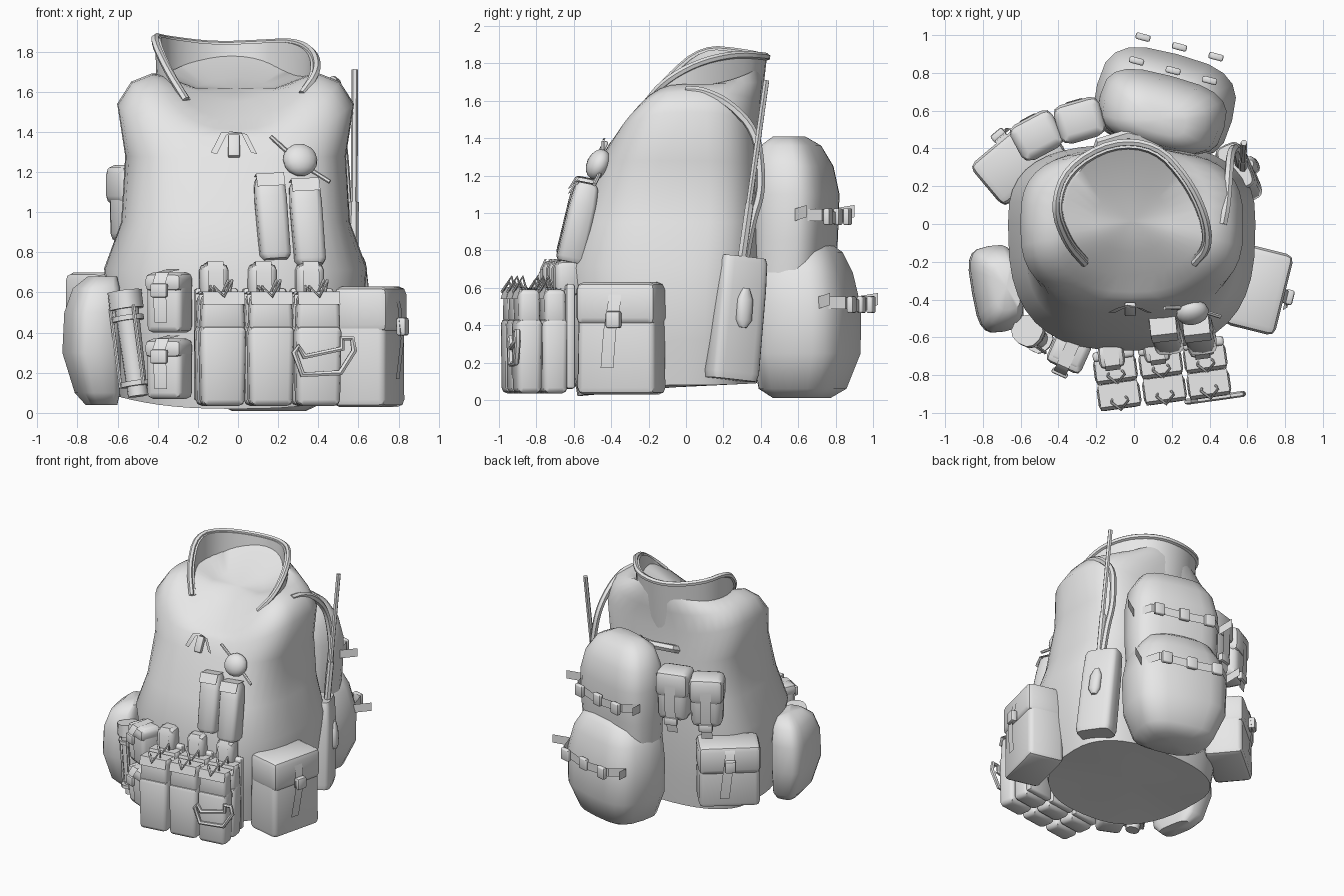
import bpy, bmesh
from math import sin, cos, pi, radians
from mathutils import Matrix, Vector

old = bpy.data.objects.get("Cube")
if old:
    bpy.data.objects.remove(old, do_unlink=True)

grey = bpy.data.materials.new("plain grey")
grey.use_nodes = True
grey.diffuse_color = (0.8, 0.8, 0.8, 1)
grey.node_tree.nodes["Principled BSDF"].inputs["Base Color"].default_value = (0.8, 0.8, 0.8, 1)
parts = []


def add(name, mesh, frame=Matrix()):
    ob = bpy.data.objects.new(name, mesh)
    bpy.context.collection.objects.link(ob)
    ob.matrix_world = frame
    mesh.materials.clear()
    mesh.materials.append(grey)
    parts.append(ob)
    return ob


def finish(name, bm, frame=Matrix()):
    bmesh.ops.recalc_face_normals(bm, faces=bm.faces)
    mesh = bpy.data.meshes.new(name)
    bm.to_mesh(mesh)
    bm.free()
    return add(name, mesh, frame)


def place(x, y, z, yaw=0, tilt=0, roll=0):
    """Local frame whose -y side faces outward."""
    return (Matrix.Translation((x, y, z)) @ Matrix.Rotation(radians(yaw), 4, "Z")
            @ Matrix.Rotation(radians(tilt), 4, "X") @ Matrix.Rotation(radians(roll), 4, "Y"))


def box(name, frame, at, size, bevel=0.02, foot=1.0):
    bm = bmesh.new()
    bmesh.ops.create_cube(bm, size=1)
    for v in bm.verts:
        k = foot if v.co.z < 0 else 1
        v.co = Vector((v.co.x * size[0] * k, v.co.y * size[1] * k, v.co.z * size[2])) + Vector(at)
    bmesh.ops.bevel(bm, geom=bm.edges[:], offset=bevel, segments=2, profile=0.5, affect="EDGES")
    return finish(name, bm, frame)


def loft(name, rings, frame=Matrix(), closed=True):
    bm = bmesh.new()
    rows = [[bm.verts.new(p) for p in ring] for ring in rings]
    n = len(rows[0])
    for a, b in zip(rows, rows[1:]):
        for i in range(n if closed else n - 1):
            j = (i + 1) % n
            bm.faces.new((a[i], a[j], b[j], b[i]))
    if closed:
        for row in (rows[0], rows[-1]):
            mid = bm.verts.new(sum((v.co for v in row), Vector()) / n)
            for i in range(n):
                bm.faces.new((row[i], row[(i + 1) % n], mid))
    else:
        bmesh.ops.recalc_face_normals(bm, faces=bm.faces)
        bmesh.ops.solidify(bm, geom=bm.faces[:], thickness=0.03)
    return finish(name, bm, frame)


def power(v, e):
    return (abs(v) ** e) * (1 if v >= 0 else -1)


def rounded(pts):
    """Cut the corners of an open path twice."""
    pts = [Vector(p) for p in pts]
    for _ in range(2):
        cut = [pts[0]]
        for a, b in zip(pts, pts[1:]):
            cut += [a.lerp(b, .25), a.lerp(b, .75)]
        pts = cut + [pts[-1]]
    return pts


def bag(name, frame, rows, e=0.55, n=20):
    """Soft bag from rows of (z, half width, y front, y back)."""
    rings = []
    for z, hx, yf, yb in rows:
        ts = [2 * pi * i / n for i in range(n)]
        rings.append([(hx * power(cos(t), e),
                       (yf + yb) / 2 + (yb - yf) / 2 * power(sin(t), e), z) for t in ts])
    return loft(name, rings, frame)


def tube(name, pts, r, frame=Matrix(), cyclic=False):
    cu = bpy.data.curves.new(name, "CURVE")
    cu.dimensions = "3D"
    cu.bevel_depth = r
    cu.bevel_resolution = 1
    cu.use_fill_caps = True
    sp = cu.splines.new("POLY")
    sp.points.add(len(pts) - 1)
    for p, co in zip(sp.points, pts):
        p.co = (*co, 1)
    sp.use_cyclic_u = cyclic
    tmp = bpy.data.objects.new(name, cu)
    mesh = bpy.data.meshes.new_from_object(tmp)
    bpy.data.objects.remove(tmp)
    return add(name, mesh, frame)


def strap(name, frame, pts, across, thick=0.015):
    bm = bmesh.new()
    w = Vector(across) / 2
    rows = [(bm.verts.new(Vector(p) - w), bm.verts.new(Vector(p) + w)) for p in pts]
    for a, b in zip(rows, rows[1:]):
        bm.faces.new((a[0], a[1], b[1], b[0]))
    bmesh.ops.solidify(bm, geom=bm.faces[:], thickness=thick)
    return finish(name, bm, frame)


# Vest body: rows of half width, front y, back y, heights at side, front and back, squareness;
# the last rows turn inward and form the sloping bowl inside the collar
N = 40
rings = []
for rx, f, b, zs, zf, zb, e in [(.58, .58, .38, .08, .02, .09, .78), (.62, .63, .40, .32, .3, .32, .75),
                                (.655, .67, .42, .72, .7, .72, .72), (.57, .58, .41, .95, .95, .95, .65),
                                (.55, .47, .40, 1.28, 1.27, 1.25, .65), (.59, .41, .39, 1.54, 1.37, 1.46, .68),
                                (.52, .39, .40, 1.65, 1.39, 1.6, .75), (.42, .36, .41, 1.69, 1.41, 1.7, .8),
                                (.36, .27, .40, 1.68, 1.46, 1.78, .9), (.2, .15, .2, 1.62, 1.55, 1.67, 1)]:
    ring = []
    for i in range(N):
        c, s = cos(2 * pi * i / N), sin(2 * pi * i / N)
        end = zf if s < 0 else zb
        ring.append((rx * power(c, e) - .012, power(s, e) * (f if s < 0 else b),
                     zs + (end - zs) * s * s))
    rings.append(ring)
loft("vest_body", rings)

# Flared collar, open at the front, with a rolled rim
rim = rounded([(-.26, -.21, 1.56), (-.36, -.1, 1.72), (-.43, .09, 1.88), (-.36, .3, 1.86),
               (-.12, .44, 1.83), (.12, .42, 1.84), (.28, .25, 1.85), (.38, .05, 1.8),
               (.4, -.12, 1.7), (.32, -.21, 1.59)])
base = [(p.x * .97, p.y * .9, 1.44) for p in rim]
loft("collar", [base, rim], closed=False)
tube("collar_rim", rim, .02)

# Drag handle behind the neck
tube("drag_handle", [(-.2, .36, 1.31), (-.18, .43, 1.34), (-.03, .475, 1.35),
                     (.11, .44, 1.34), (.14, .36, 1.31)], .03)

# Rounded side bag
bag("canteen_bag", place(-.71, -.34, 0, -80),
    [(.04, .13, -.04, .1), (.1, .19, -.09, .11), (.3, .23, -.15, .11), (.5, .23, -.14, .11),
     (.62, .19, -.1, .11), (.68, .12, -.03, .1)])

# Tool tube with holder
lamp = place(-.53, -.59, .33, -35, 0, -9)
bag("tool_tube", lamp, [(-.25, .05, -.05, .05), (.2, .06, -.06, .06)], 1, 12)
bag("tool_cap", lamp, [(.19, .08, -.08, .08), (.28, .08, -.08, .08)], .8, 12)
for z in (-.2, .13):
    bag("tool_band", lamp, [(z, .075, -.075, .075), (z + .025, .075, -.075, .075)], .8, 12)
for x in (-.07, .07):
    tube("tool_cord", [(x, -.04, -.2), (x, -.04, .2)], .01, lamp)

# Two small stacked pouches with buckled straps
for z in (.22, .55):
    fr = place(-.34, -.67, z, -24)
    box("small_pouch", fr, (0, 0, 0), (.19, .17, .3), .03)
    box("small_pouch_flap", fr, (0, -.01, .1), (.2, .18, .09), .03)
    strap("small_pouch_strap", fr, [(0, .05, .165), (0, -.09, .15), (0, -.13, .1), (0, -.11, -.1)], (.07, 0, 0))
    box("small_buckle", fr, (0, -.13, .06), (.09, .03, .07), .01)

# Triple magazine pouches, two rows deep
for x, y in ((-.09, -.83), (.15, -.80), (.385, -.77)):
    fr = place(x, y, 0, 8)
    for d in (-.08, .06):
        box("magazine_pouch", fr, (0, d, .235), (.23, .14, .4), .03, .94)
        box("magazine_flap", fr, (0, d, .5), (.205, .11, .18), .025, 1.08)
        strap("magazine_lid", fr, [(0, d + .07, .59), (0, d - .05, .605), (0, d - .068, .54)], (.21, 0, 0))
        tube("pull_loop", [(-.035, d, .56), (-.045, d - .03, .63), (0, d - .075, .58),
                           (.045, d - .03, .66), (.03, d, .56)], .008, fr)
    box("pouch_backing", fr, (0, .14, .34), (.22, .05, .56), .015)
    up = place(x - .03, y + .13, .65, 8)
    box("upper_pouch", up, (0, 0, 0), (.14, .13, .19), .035)
    strap("upper_strap", up, [(0, .07, .09), (0, -.05, .105), (0, -.075, .05), (0, -.07, -.1)], (.08, 0, 0))

# Clip ring hanging on the last magazine pouch
tube("clip_ring", [(-.15, 0, .02), (-.11, 0, -.09), (.08, 0, -.08), (.15, 0, .03),
                   (.14, 0, .09), (.09, 0, .09), (.09, 0, .04), (-.1, 0, .0), (-.13, 0, .05)],
     .016, place(.43, -.92, .28, 8), True)

# Large square utility pouches with flap, strap and buckle
for name, fr, w, h, flap in (("side_pouch", place(.65, -.345, .32, 76), .42, .58, .23),
                             ("rear_pouch", place(-.605, .335, .45, -140), .43, .46, .22)):
    box(name, fr, (0, 0, 0), (w, .27, h), .035, 1.03)
    box(name + "_flap", fr, (0, -.01, h / 2 - flap / 2 + .02), (w + .02, .28, flap), .04)
    strap(name + "_strap", fr, [(.0, -.14, h / 2), (0, -.16, .2), (-.02, -.18, .05), (-.04, -.16, -.15)], (.07, 0, 0))
    box(name + "_buckle", fr, (0, -.175, .11), (.08, .05, .09), .012)

# Radio in its holder, with aerial and shoulder cable
radio = place(.565, .23, 0, 114, 0, 6)
bag("radio_holder", radio, [(.11, .13, -.08, .08), (.15, .14, -.09, .09),
                            (.6, .135, -.085, .08), (.74, .13, -.075, .07), (.77, .12, -.065, .06)], .45)
bag("radio_button", radio, [(.39, .02, -.11, -.06), (.43, .045, -.125, -.06),
                            (.54, .045, -.115, -.06), (.6, .02, -.1, -.06)], .9, 12)
tube("aerial_base", [(.575, .29, .7), (.578, .34, 1.05)], .024)
tube("aerial", [(.578, .33, 1.0), (.582, .43, 1.71)], .017)
tube("shoulder_cable", rounded([(.56, .31, .72), (.55, .35, .95), (.54, .4, 1.1), (.53, .4, 1.25),
                                (.51, .37, 1.44), (.5, .24, 1.58), (.49, .1, 1.65), (.47, 0, 1.655)]), .024)

# Two-lobed rear pack with compression straps
pack = place(.145, .58, 0, 165)
bag("pack_lower", pack, [(.01, .18, -.18, .1), (.06, .28, -.26, .17), (.25, .36, -.33, .2), (.5, .37, -.33, .2),
                         (.68, .33, -.29, .2), (.79, .27, -.24, .2), (.84, .16, -.18, .15)], .65)
bag("pack_upper", pack, [(.6, .32, -.18, .18), (.85, .34, -.2, .18), (1.1, .34, -.21, .18),
                         (1.25, .31, -.18, .18), (1.36, .24, -.12, .16), (1.41, .14, -.04, .1)], .65)
for z, r in ((.52, .35), (.99, .22)):
    strap("pack_strap", pack, [(-.42, -r + .04, z + .02), (-.33, -r + .13, z), (-.25, -r, z), (0, -r - .02, z - .02),
                               (.25, -r, z), (.33, -r + .1, z), (.38, -r - .01, z + .02)], (0, 0, .065))
    for x in (-.2, 0, .2):
        box("pack_buckle", pack, (x, -r - .02, z - .01), (.08, .035, .09), .01)

# Two flap pouches on the back
for x, y, z, yaw in ((-.285, .54, 1.06, -164), (-.51, .46, 1.035, -152)):
    fr = place(x, y, z, yaw)
    box("back_pouch", fr, (0, 0, 0), (.24, .2, .38), .05, .94)
    box("back_pouch_flap", fr, (0, -.01, .1), (.25, .21, .2), .045)
    strap("back_pouch_tail", fr, [(0, -.12, .1), (0, -.12, -.1), (.01, -.09, -.27)], (.08, 0, 0))
    box("back_pouch_tab", fr, (0, -.1, -.18), (.1, .04, .06), .01)

# Two chest pouches
for x, z in ((.17, .97), (.345, .945)):
    fr = place(x, -.58, z, 6, -12, -3)
    bag("chest_pouch", fr, [(-.215, .06, -.06, .07), (-.19, .078, -.075, .08), (.1, .08, -.065, .08),
                            (.19, .075, -.055, .07), (.215, .06, -.04, .06)], .5, 16)
    strap("chest_pouch_lid", fr, [(0, .05, .222), (0, -.05, .22), (0, -.075, .15)], (.14, 0, 0))

# Round chest device with a crossing rod
dial = place(.31, -.47, 1.26, 12, -25)
bag("round_device", dial, [(.085 * sin(a), .087 * cos(a), -.06 * cos(a), .06 * cos(a))
                           for a in [pi * (k / 8 - .5) * .98 for k in range(9)]], 1, 16)
tube("device_rod", [(-.14, .0, .13), (0, .03, 0), (.14, .0, -.12)], .011, dial)

# Neck tab with two short cords
tab = place(-.02, -.43, 1.33, 0, -25)
box("neck_tab", tab, (0, -.02, -.01), (.06, .03, .12), .008)
for s in (-1, 1):
    strap("neck_cord", tab, [(0, -.03, .06), (s * .05, -.04, .05), (s * .1, -.02, -.05)], (.03, 0, -.01))

# Smooth shading with crisp seams
bpy.ops.object.select_all(action="DESELECT")
for ob in parts:
    ob.select_set(True)
bpy.context.view_layer.objects.active = parts[0]
bpy.ops.object.shade_smooth_by_angle(angle=radians(45))
